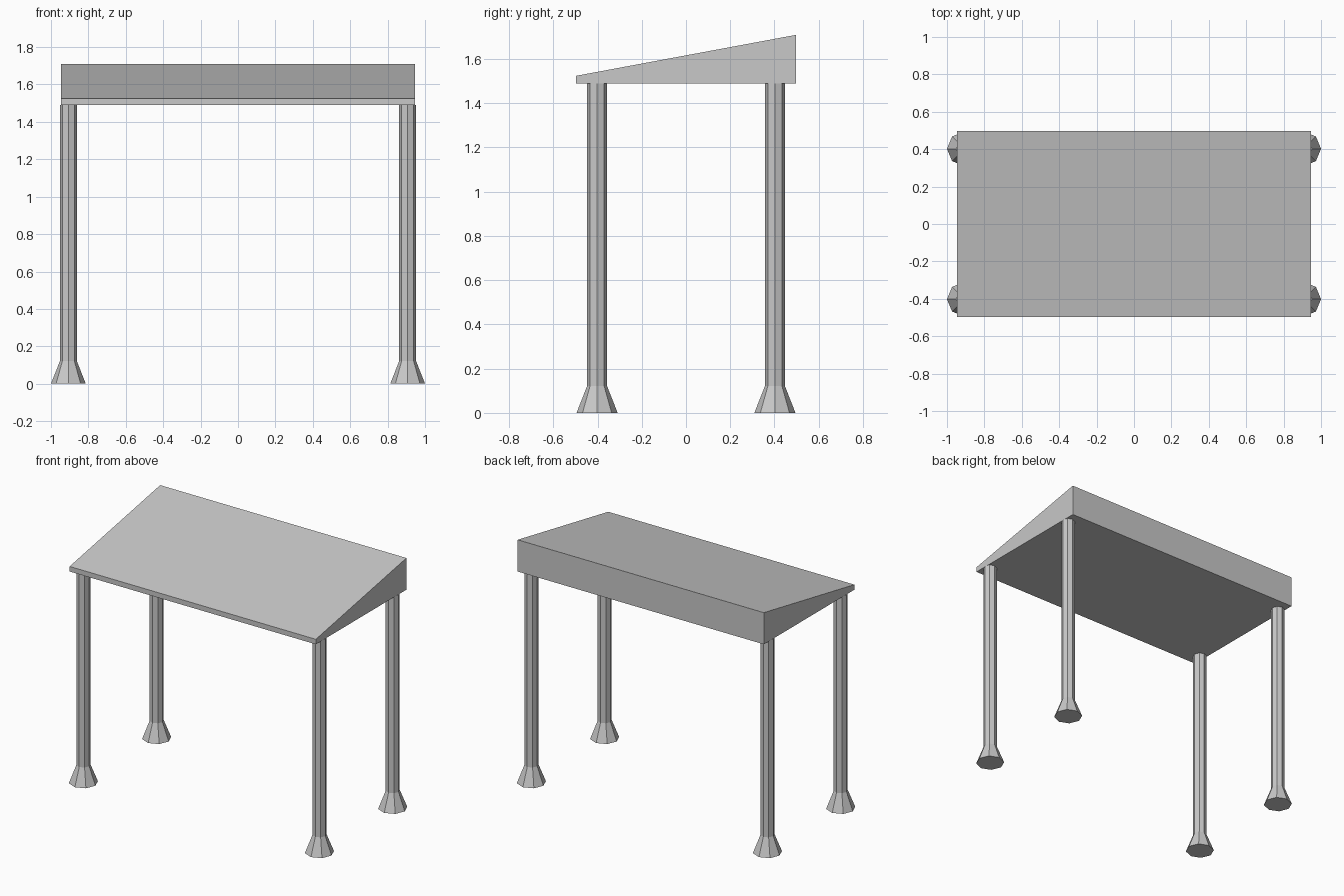
import bpy, bmesh, math

if "Cube" in bpy.data.objects:
    bpy.data.objects.remove(bpy.data.objects["Cube"])

grey = bpy.data.materials.new("light grey")
grey.diffuse_color = (0.58, 0.58, 0.58, 1)
grey.use_nodes = True
grey.node_tree.nodes["Principled BSDF"].inputs["Base Color"].default_value = grey.diffuse_color


def add_object(name, bm):
    bmesh.ops.recalc_face_normals(bm, faces=bm.faces)
    mesh = bpy.data.meshes.new(name)
    bm.to_mesh(mesh)
    bm.free()
    mesh.materials.append(grey)
    obj = bpy.data.objects.new(name, mesh)
    bpy.context.collection.objects.link(obj)


def add_leg(name, x, y, sides=8):
    # Octagonal post with a flared foot: stacked rings of (radius, height)
    bm = bmesh.new()
    rings = []
    for r, z in ((0.093, 0), (0.045, 0.122), (0.045, 1.489)):
        rings.append([bm.verts.new((x + r * math.cos(2 * math.pi * i / sides),
                                    y + r * math.sin(2 * math.pi * i / sides), z))
                      for i in range(sides)])
    for low, high in zip(rings, rings[1:]):
        for i in range(sides):
            j = (i + 1) % sides
            bm.faces.new((low[i], low[j], high[j], high[i]))
    bm.faces.new(rings[0])
    bm.faces.new(rings[-1])
    add_object(name, bm)


# Wedge-shaped top: side profile (y, z) extruded along x
bm = bmesh.new()
profile = [(-0.497, 1.489), (0.497, 1.489), (0.497, 1.709), (-0.497, 1.524)]
side = bm.faces.new([bm.verts.new((-0.946, y, z)) for y, z in profile])
ext = bmesh.ops.extrude_face_region(bm, geom=[side], use_keep_orig=True)
bmesh.ops.translate(bm, vec=(1.892, 0, 0),
                    verts=[g for g in ext["geom"] if isinstance(g, bmesh.types.BMVert)])
add_object("sloped_desk_top", bm)

# Four legs
for side_name, x in (("left", -0.907), ("right", 0.907)):
    for end_name, y in (("front", -0.402), ("back", 0.402)):
        add_leg(f"{end_name}_{side_name}_leg", x, y)
